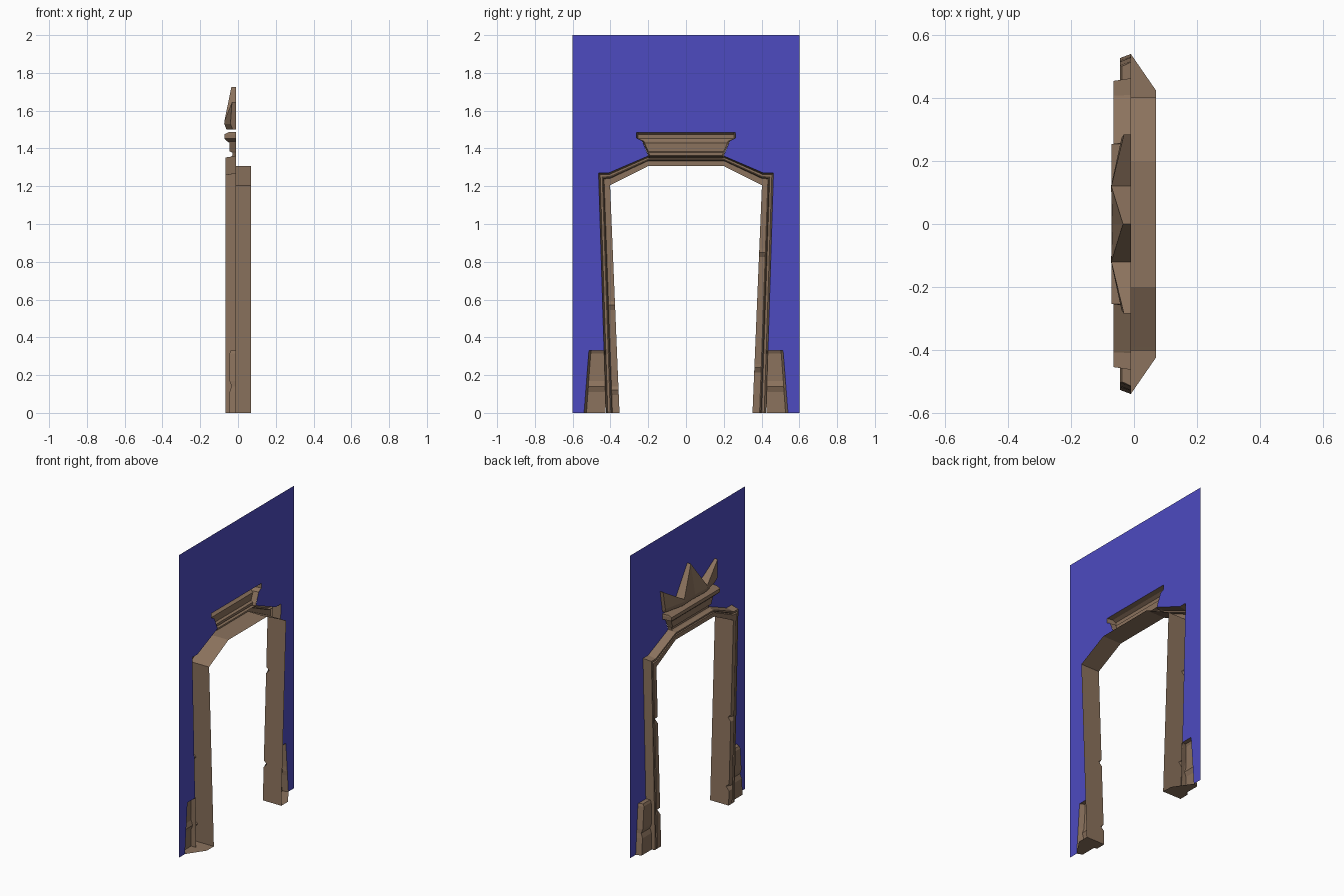
import bpy

if "Cube" in bpy.data.objects:
    bpy.data.objects.remove(bpy.data.objects["Cube"])

def material(name, col):
    m = bpy.data.materials.new(name)
    m.diffuse_color = (*col, 1)
    m.use_nodes = True
    m.node_tree.nodes["Principled BSDF"].inputs["Base Color"].default_value = m.diffuse_color
    return m

STONE = material("stone", (0.26, 0.17, 0.11))
BLUE = material("blue_wall", (0.075, 0.07, 0.53))

def make(name, verts, faces, mat):
    me = bpy.data.meshes.new(name)
    me.from_pydata(verts, [], faces)
    me.update()
    me.materials.append(mat)
    ob = bpy.data.objects.new(name, me)
    bpy.context.collection.objects.link(ob)
    return ob

def loft(name, rows, flip=False, caps=()):
    """Skin consecutive rows of points; caps lists row indices to close."""
    n = len(rows[0])
    verts = [p for r in rows for p in r]
    faces = [(i*n+j, i*n+j+1, (i+1)*n+j+1, (i+1)*n+j)
             for i in range(len(rows)-1) for j in range(n-1)]
    for c in caps:
        f = [c*n+j for j in range(n)]
        faces.append(tuple(f[::-1] if c else f))
    if flip:
        faces = [f[::-1] for f in faces]
    return make(name, verts, faces, STONE)

WALL = -0.01

# Wall panel: two mirrored halves around the stepped opening
half = [(.54, 0), (.6, 0), (.6, 2), (0, 2), (0, 1.485), (.262, 1.485), (.262, 1.455),
        (.232, 1.44), (.205, 1.375), (.2, 1.36), (.41, 1.27), (.463, 1.27),
        (.434, .33), (.514, .33)]
verts = [(WALL, s*y, z) for s in (1, -1) for y, z in half]
k = len(half)
make("wall_panel", verts, [tuple(range(k))[::-1], tuple(range(k, 2*k))], BLUE)

# Door surround: moulding profile swept up one jamb, over the lintel, down the other
profile = [(0, .07), (0, -.065), (.52, -.065), (.6, -.05), (.68, -.065), (.86, -.065), (1, WALL)]

def jamb(s, chips):
    """Stations (inner, outer, chip depth) from the floor to the lintel centre."""
    st = [(0, 0)]
    for z in chips:
        st += [(z-.025, 0), (z, .022), (z+.02, 0)]
    out = [((s*(.352+.05*z/1.205), z), (s*(.424+.039*z/1.27), z), c) for z, c in st]
    out += [((s*.402, 1.205), (s*.463, 1.27), 0), ((s*.392, 1.21), (s*.41, 1.27), 0),
            ((s*.2, 1.307), (s*.2, 1.36), 0)]
    return out

path = jamb(1, (.24, .85)) + jamb(-1, (.12, .57))[::-1]
rows = []
for a, b, chip in path:
    row = []
    for t, x in profile:
        if t == 0 and x < 0:
            x += chip
        row.append((x, a[0]+(b[0]-a[0])*t, a[1]+(b[1]-a[1])*t))
    rows.append(row)
loft("door_surround", rows)

# Plinth blocks beside the jambs, and floor plates closing the feet
levels = [(0, .54, -.045), (.11, .532, -.045), (.14, .53, -.034), (.17, .528, -.045),
          (.315, .517, -.045), (.33, .514, -.038)]
foot = [(.07, .352), (.07, .424), (WALL, .54), (-.045, .527), (-.045, .425),
        (-.065, .415), (-.065, .352)]
for s, side in ((1, "left"), (-1, "right")):
    rows = [[(WALL, s*yo, z), (x, s*(yo-.013), z), (x, s*.425, z), (WALL, s*.425, z)]
            for z, yo, x in levels]
    loft("plinth_" + side, rows, flip=s < 0, caps=(len(levels)-1,))
    f = tuple(range(len(foot)))
    make("foot_plate_" + side, [(x, s*y, 0) for x, y in foot], [f if s < 0 else f[::-1]], STONE)

# Stepped cornice above the lintel
cornice = [(1.35, .2, -.045), (1.362, .2, -.03), (1.378, .205, -.03), (1.385, .208, -.045),
           (1.43, .228, -.045), (1.438, .23, -.058), (1.452, .262, -.072),
           (1.475, .262, -.072), (1.486, .262, -.05)]
rows = [[(WALL, w, z), (x, w-.008, z), (x, -w+.008, z), (WALL, -w, z)] for z, w, x in cornice]
loft("cornice", rows, caps=(len(rows)-1,))

# Three-pointed crest: (y of tip, y of foot, tip x, tip z, belly x)
crest = [(-.285, -.26, -.032, 1.645, -.04), (-.12, -.12, -.072, 1.545, -.073),
         (0, 0, -.035, 1.725, -.068), (.12, .12, -.072, 1.545, -.073),
         (.285, .26, -.032, 1.645, -.04)]
rows = [[(WALL, y, z), (x, y, z), (bx, (y+yf)/2, 1.53), (bx+.012, yf, 1.5), (WALL, yf, 1.5)]
        for y, yf, x, z, bx in crest]
loft("crest", rows, caps=(0, 4))
